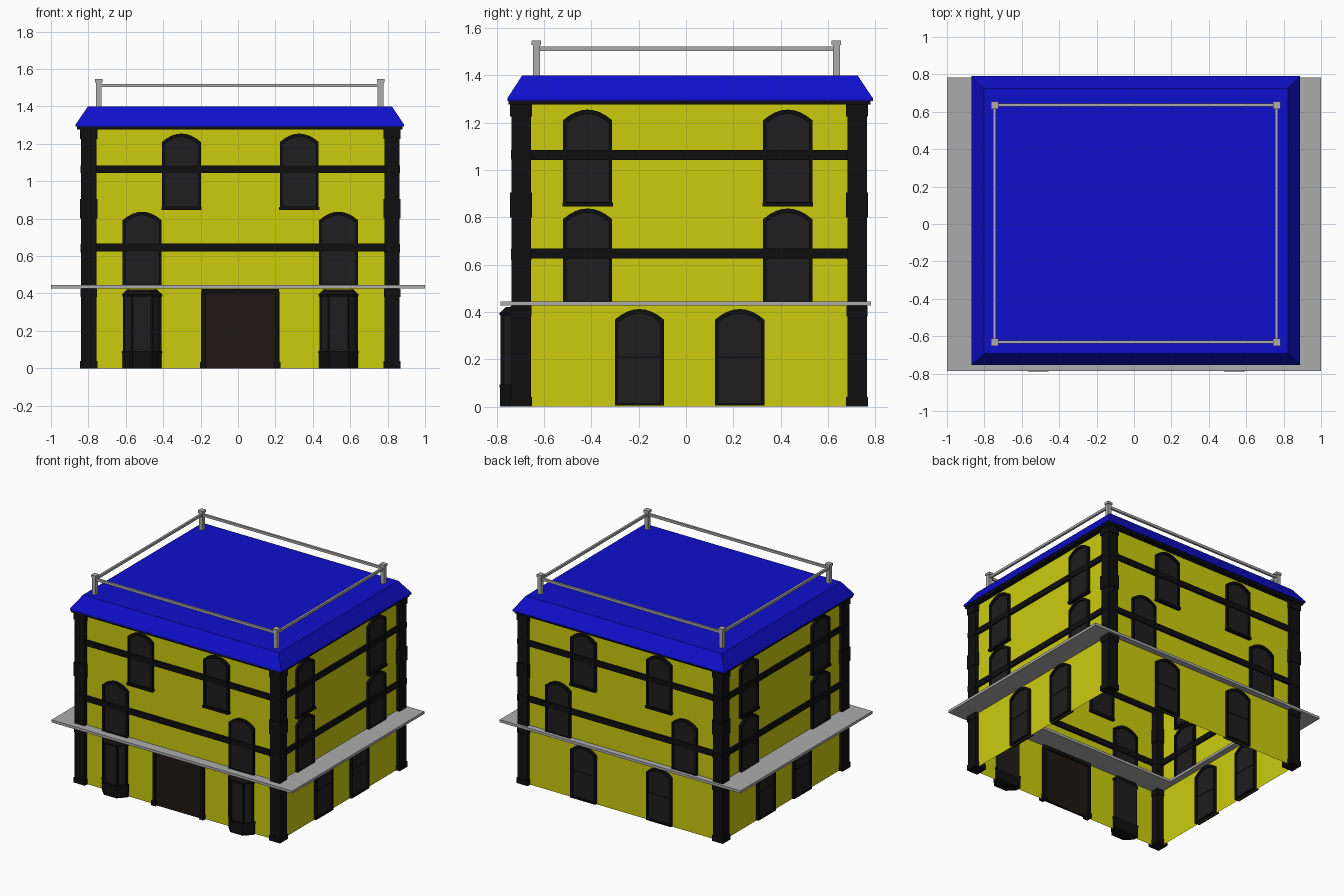
import bpy, bmesh, math
from mathutils import Matrix

if "Cube" in bpy.data.objects:
    bpy.data.objects.remove(bpy.data.objects["Cube"])

CX, CY = 0.0125, 0.013          # building centre
HX, HY = 0.8275, 0.725          # half sizes of the wall shell


def material(name, r, g, b):
    m = bpy.data.materials.new(name)
    m.diffuse_color = (r, g, b, 1)
    m.use_nodes = True
    m.node_tree.nodes["Principled BSDF"].inputs["Base Color"].default_value = m.diffuse_color
    return m


YELLOW = material("yellow_paint", 0.604, 0.604, 0.0048)
BLUE = material("blue_roof", 0.0048, 0.0048, 0.604)
BLACK = material("black_trim", 0.0048, 0.0048, 0.0048)
GLASS = material("dark_glass", 0.013, 0.013, 0.013)
BROWN = material("dark_wood", 0.013, 0.0085, 0.006)
GREY = material("grey_stone", 0.415, 0.415, 0.415)


def finish(name, bm, mat=None, matrix=None):
    bmesh.ops.recalc_face_normals(bm, faces=bm.faces)
    me = bpy.data.meshes.new(name)
    bm.to_mesh(me)
    bm.free()
    ob = bpy.data.objects.new(name, me)
    bpy.context.collection.objects.link(ob)
    if mat:
        me.materials.append(mat)
    if matrix:
        ob.matrix_world = matrix
    return ob


def add_box(bm, x0, x1, y0, y1, z0, z1):
    m = Matrix.Translation(((x0 + x1) / 2, (y0 + y1) / 2, (z0 + z1) / 2))
    m = m @ Matrix.Diagonal((x1 - x0, y1 - y0, z1 - z0, 1))
    bmesh.ops.create_cube(bm, size=1, matrix=m)


def boxes(name, mat, *dims, matrix=None):
    bm = bmesh.new()
    for d in dims:
        add_box(bm, *d)
    return finish(name, bm, mat, matrix)


def prism(name, loops, mat, matrix=None, caps=True):
    """Skin a stack of equal-length point loops."""
    bm = bmesh.new()
    rings = [[bm.verts.new(p) for p in loop] for loop in loops]
    n = len(rings[0])
    for a, b in zip(rings, rings[1:]):
        for i in range(n):
            bm.faces.new((a[i], a[(i + 1) % n], b[(i + 1) % n], b[i]))
    if caps:
        bm.faces.new(rings[0])
        bm.faces.new(rings[-1])
    else:
        bmesh.ops.remove_doubles(bm, verts=bm.verts, dist=1e-5)
    return finish(name, bm, mat, matrix)


def rect(x0, x1, y0, y1, z):
    return [(x0, y0, z), (x1, y0, z), (x1, y1, z), (x0, y1, z)]


def ring(name, outer, inner, z0, z1, mat):
    """Rectangular frame; closed by repeating the first loop."""
    prism(name, [rect(*outer, z0), rect(*outer, z1), rect(*inner, z1), rect(*inner, z0),
                 rect(*outer, z0)], mat, caps=False)


def side(angle, half):
    """Local frame of one facade: x along it, -y outward."""
    r = Matrix.Rotation(math.radians(angle), 4, 'Z')
    return Matrix.Translation((CX, CY, 0)) @ r @ Matrix.Translation((0, -half, 0))


FACADES = {"front": side(0, HY), "right": side(90, HX), "back": side(180, HY), "left": side(270, HX)}


def arch(w, z0, z1, rise, y):
    pts = [(-w, y, z0), (w, y, z0)]
    for i in range(9):
        u = 1 - i / 4
        pts.append((w * u, y, z1 - rise * u * u))
    return pts


def window(name, facade, u, z0, z1, sill=False):
    m = FACADES[facade] @ Matrix.Translation((u, 0, 0))
    w, t, d = 0.104, 0.014, 0.02
    out = lambda y: arch(w, z0, z1, 0.045, y)
    inn = lambda y: arch(w - t, z0 + 0.012, z1 - 0.018, 0.04, y)
    prism(name + "_frame", [inn(d), inn(-d), out(-d), out(d), inn(d)], BLACK, m, caps=False)
    prism(name + "_glass", [inn(-0.008), inn(0.008)], GLASS, m)
    zm = (z0 + z1) / 2
    parts = [(-w + t, w - t, -0.011, 0.011, zm - 0.003, zm + 0.003)]
    if sill:
        parts.append((-w - 0.003, w + 0.003, -0.027, d, z0 - 0.006, z0 + 0.01))
    boxes(name + "_bar", BLACK, *parts, matrix=m)


# Wall shell, open below
x0, x1, y0, y1 = CX - HX, CX + HX, CY - HY, CY + HY
prism("walls", [rect(x0, x1, y0, y1, 0), rect(x0, x1, y0, y1, 1.29)], YELLOW, caps=False)

# Corner pillars with base and raised blocks
for sx in (-1, 1):
    for sy in (-1, 1):
        px, py = CX + sx * 0.811, CY + sy * 0.710
        dims = []
        for h, za, zb in ((0.041, 0, 1.285), (0.046, 0, 0.04), (0.044, 0.38, 0.425),
                          (0.043, 0.62, 0.665), (0.046, 0.8, 0.905),
                          (0.043, 1.045, 1.085), (0.046, 1.225, 1.285)):
            dims.append((px - h, px + h, py - h, py + h, za, zb))
        boxes("corner_pillar", BLACK, *dims)

# Storey bands on every facade
for key, m in FACADES.items():
    half = HX if key in ("front", "back") else HY
    boxes(key + "_bands", BLACK, *[(-half, half, -0.015, 0.015, a, b)
          for a, b in ((0.625, 0.667), (1.043, 1.085))], matrix=m)

# Windows, mirrored in pairs on each facade
for s in (-1, 1):
    for key in ("front", "back"):
        window(key + "_top_window", key, s * 0.315, 0.852, 1.255, True)
        window(key + "_middle_window", key, s * 0.525, 0.435, 0.837)
    for key, shift in (("right", -0.006), ("left", 0.006)):
        window(key + "_top_window", key, s * 0.423 + shift, 0.852, 1.255, True)
        window(key + "_middle_window", key, s * 0.423 + shift, 0.435, 0.837)
        window(key + "_ground_window", key, s * 0.212 - shift / 3, 0.004, 0.412)
    window("back_ground_window", "back", s * 0.315, 0.004, 0.412)

# Bay windows at the front
for s in (-1, 1):
    m = FACADES["front"] @ Matrix.Translation((s * 0.525, 0, 0))

    def plan(g, z):
        return [(-0.1 - g, 0.02, z), (-0.1 - g, -0.02, z), (-0.05 - g / 2, -0.07 - g, z),
                (0.05 + g / 2, -0.07 - g, z), (0.1 + g, -0.02, z), (0.1 + g, 0.02, z)]
    prism("bay_glass", [plan(-0.004, 0.08), plan(-0.004, 0.39)], GLASS, m)
    prism("bay_base", [plan(0.004, 0), plan(0.004, 0.08), plan(0.007, 0.08), plan(0.007, 0.093)], BLACK, m)
    prism("bay_cap", [plan(0.005, 0.385), plan(0.006, 0.395), plan(-0.02, 0.42)], BLACK, m)
    bars = []
    for u, v in ((-0.096, -0.018), (-0.05, -0.064), (0.05, -0.064), (0.096, -0.018)):
        bars.append((u - 0.007, u + 0.007, v - 0.007, v + 0.007, 0.08, 0.39))
    boxes("bay_mullions", BLACK, *bars, matrix=m)

# Door with posts, plinths and lintel
boxes("door", BROWN, (-0.19, 0.19, -0.01, 0.01, 0, 0.41), matrix=FACADES["front"])
frame = [(-0.208, 0.208, -0.025, 0.02, 0.4, 0.425)]
for s in (-1, 1):
    c = s * 0.198
    frame += [(c - 0.012, c + 0.012, -0.022, 0.02, 0, 0.41),
              (c - 0.018, c + 0.018, -0.028, 0.022, 0, 0.035)]
boxes("door_frame", BLACK, *frame, matrix=FACADES["front"])

# Canopy ledge ring around the building
ring("canopy_ledge", (-1, 1, -0.785, 0.782), (-0.77, 0.77, -0.535, 0.535), 0.426, 0.445, GREY)

# Roof with sloped edges over a dark cornice
ring("cornice", (-0.86, 0.88, -0.75, 0.78), (-0.78, 0.8, -0.67, 0.7), 1.277, 1.298, BLACK)
prism("roof", [rect(-0.868, 0.888, -0.755, 0.79, 1.292), rect(-0.868, 0.888, -0.755, 0.79, 1.303),
               rect(-0.803, 0.823, -0.692, 0.725, 1.4)], BLUE)

# Roof railing
rx0, rx1, ry0, ry1 = -0.745, 0.762, -0.632, 0.636
for x in (rx0, rx1):
    for y in (ry0, ry1):
        boxes("railing_post", GREY, (x - 0.015, x + 0.015, y - 0.015, y + 0.015, 1.395, 1.53),
              (x - 0.02, x + 0.02, y - 0.02, y + 0.02, 1.528, 1.546))
ring("railing_bar", (rx0 - 0.008, rx1 + 0.008, ry0 - 0.008, ry1 + 0.008),
     (rx0 + 0.008, rx1 - 0.008, ry0 + 0.008, ry1 - 0.008), 1.503, 1.521, GREY)
